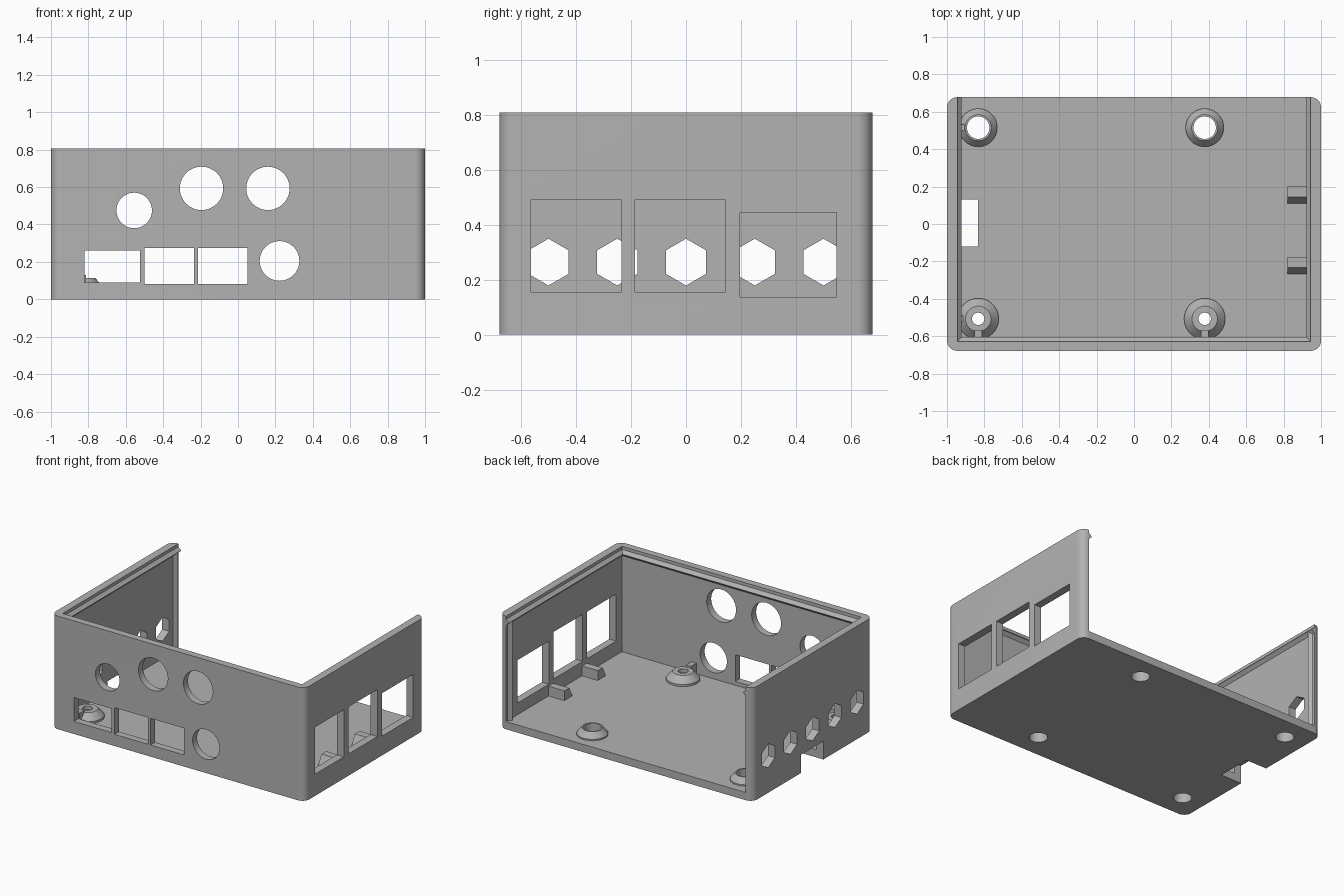
import bpy, bmesh, math
from mathutils import Vector

cube = bpy.data.objects.get("Cube")
if cube:
    bpy.data.objects.remove(cube, do_unlink=True)

grey = bpy.data.materials.new("plain grey")
grey.use_nodes = True
COLOUR = (0.45, 0.45, 0.45, 1)
grey.diffuse_color = COLOUR
grey.node_tree.nodes["Principled BSDF"].inputs["Base Color"].default_value = COLOUR

# Overall sizes
HX, HY, TOP, FLOOR = 1.0, 0.678, 0.807, 0.055
IX, IY = 0.945, 0.627          # inner wall faces


def finish(name, bm):
    bmesh.ops.recalc_face_normals(bm, faces=bm.faces)
    mesh = bpy.data.meshes.new(name)
    bm.to_mesh(mesh)
    bm.free()
    mesh.materials.append(grey)
    ob = bpy.data.objects.new(name, mesh)
    bpy.context.collection.objects.link(ob)
    return ob


def prism(name, points, axis, start, end):
    """Extrude a 2D outline along an axis; the outline uses the other two axes in order."""
    def place(p, t):
        c = list(p)
        c.insert("xyz".index(axis), t)
        return Vector(c)
    bm = bmesh.new()
    face = bm.faces.new([bm.verts.new(place(p, start)) for p in points])
    geom = bmesh.ops.extrude_face_region(bm, geom=[face])["geom"]
    move = place((0, 0), end - start)
    bmesh.ops.translate(bm, vec=move, verts=[g for g in geom if isinstance(g, bmesh.types.BMVert)])
    return finish(name, bm)


def rect(a0, a1, b0, b1):
    return [(a0, b0), (a1, b0), (a1, b1), (a0, b1)]


def ngon(a, b, r, n, turn=0.0):
    return [(a + r * math.cos(turn + math.tau * i / n),
             b + r * math.sin(turn + math.tau * i / n)) for i in range(n)]


def rounded_rect(hx, hy, r, steps=10):
    pts = []
    for k, (sx, sy) in enumerate([(1, 1), (-1, 1), (-1, -1), (1, -1)]):
        for i in range(steps + 1):
            a = math.pi / 2 * (k + i / steps)
            pts.append((sx * (hx - r) + r * math.cos(a), sy * (hy - r) + r * math.sin(a)))
    return pts


def lathe(name, profile, x, y, n=48):
    """Closed ring: revolve an (r, z) loop about a vertical line."""
    bm = bmesh.new()
    rings = [[bm.verts.new((px, py, z)) for px, py in ngon(x, y, r, n)] for r, z in profile]
    for k, ring in enumerate(rings):
        nxt = rings[(k + 1) % len(rings)]
        for i in range(n):
            j = (i + 1) % n
            bm.faces.new((ring[i], ring[j], nxt[j], nxt[i]))
    return finish(name, bm)


def smooth(ob):
    bpy.ops.object.select_all(action="DESELECT")
    ob.select_set(True)
    bpy.context.view_layer.objects.active = ob
    bpy.ops.object.shade_smooth_by_angle(angle=math.radians(30))


# Shell: rounded block, hollowed and open at the top and back
shell = prism("case_shell", rounded_rect(HX, HY, 0.055), "z", 0, TOP)
cutters = [prism("cavity", rect(-IX, IX, -IY, 1), "z", FLOOR, 1)]

# Front wall openings
for a0, a1, b0, b1 in [(-0.82, -0.525, 0.09, 0.26), (-0.5, -0.235, 0.083, 0.273),
                       (-0.215, 0.05, 0.083, 0.273)]:
    cutters.append(prism("front_port", rect(a0, a1, b0, b1), "y", -0.8, -0.56))
for x, z, r in [(-0.555, 0.475, 0.095), (-0.195, 0.593, 0.116),
                (0.16, 0.593, 0.116), (0.222, 0.205, 0.106)]:
    cutters.append(prism("front_hole", ngon(x, z, r, 48), "y", -0.8, -0.56))

# Left wall windows
for a0, a1, b0, b1 in [(-0.563, -0.235, 0.155, 0.49), (-0.185, 0.143, 0.155, 0.49),
                       (0.197, 0.547, 0.138, 0.444)]:
    cutters.append(prism("side_window", rect(a0, a1, b0, b1), "x", 0.88, 1.1))

# Right wall vents and the notch through wall and floor
for i in range(5):
    cutters.append(prism("hex_vent", ngon(-0.5 + 0.25 * i, 0.264, 0.085, 6, math.pi / 6),
                         "x", -1.1, -0.88))
cutters.append(prism("notch", rect(-1.1, -0.835, -0.12, 0.13), "z", -0.1, 0.13))

# Screw holes in the floor
BOSSES = [(x, y) for x in (-0.833, 0.378) for y in (-0.507, 0.515)]
for x, y in BOSSES:
    cutters.append(prism("screw_hole", ngon(x, y, 0.06, 48), "z", -0.1, 0.08))

bpy.context.view_layer.objects.active = shell
for cutter in cutters:
    mod = shell.modifiers.new("cut", "BOOLEAN")
    mod.operation, mod.solver, mod.object = "DIFFERENCE", "EXACT", cutter
    bpy.ops.object.modifier_apply(modifier=mod.name)
    bpy.data.objects.remove(cutter, do_unlink=True)
smooth(shell)

# Standoffs: open rings at the back, stepped bores at the front
for x, y in BOSSES:
    if y > 0:
        profile = [(0.06, FLOOR), (0.102, FLOOR), (0.102, 0.065), (0.07, 0.105), (0.06, 0.105)]
    else:
        profile = [(0.06, FLOOR), (0.11, FLOOR), (0.11, 0.07), (0.068, 0.115),
                   (0.033, 0.115), (0.033, 0.09), (0.06, 0.09)]
    smooth(lathe("standoff", profile, x, y))
    if y < 0:
        prism("standoff_front_rib", rect(x - 0.02, x + 0.02, -IY, y - 0.06), "z", FLOOR, 0.13)
    if x < 0:
        prism("standoff_side_rib", rect(-IX, x - 0.062, y - 0.018, y + 0.018), "z", FLOOR, 0.1)

# Snap beads: along the top of each wall and down the back ends
D = 0.022
for s in (-1, 1):
    w = s * IX
    prism("side_bead", [(w, 0.785), (w - s * D, 0.763), (w, 0.741)], "y", -IY, HY)
    prism("end_bead", [(w, 0.662), (w - s * D, 0.64), (w, 0.618)], "z", FLOOR, 0.763)
prism("front_bead", [(-IY, 0.785), (-IY + D, 0.763), (-IY, 0.741)], "x", -IX, IX)

# Wedge supports beside the left wall windows
for y in (0.11, -0.267):
    prism("board_support", [(y, FLOOR), (y + 0.09, FLOOR), (y + 0.09, 0.125), (y + 0.035, 0.125)],
          "x", 0.82, IX)
